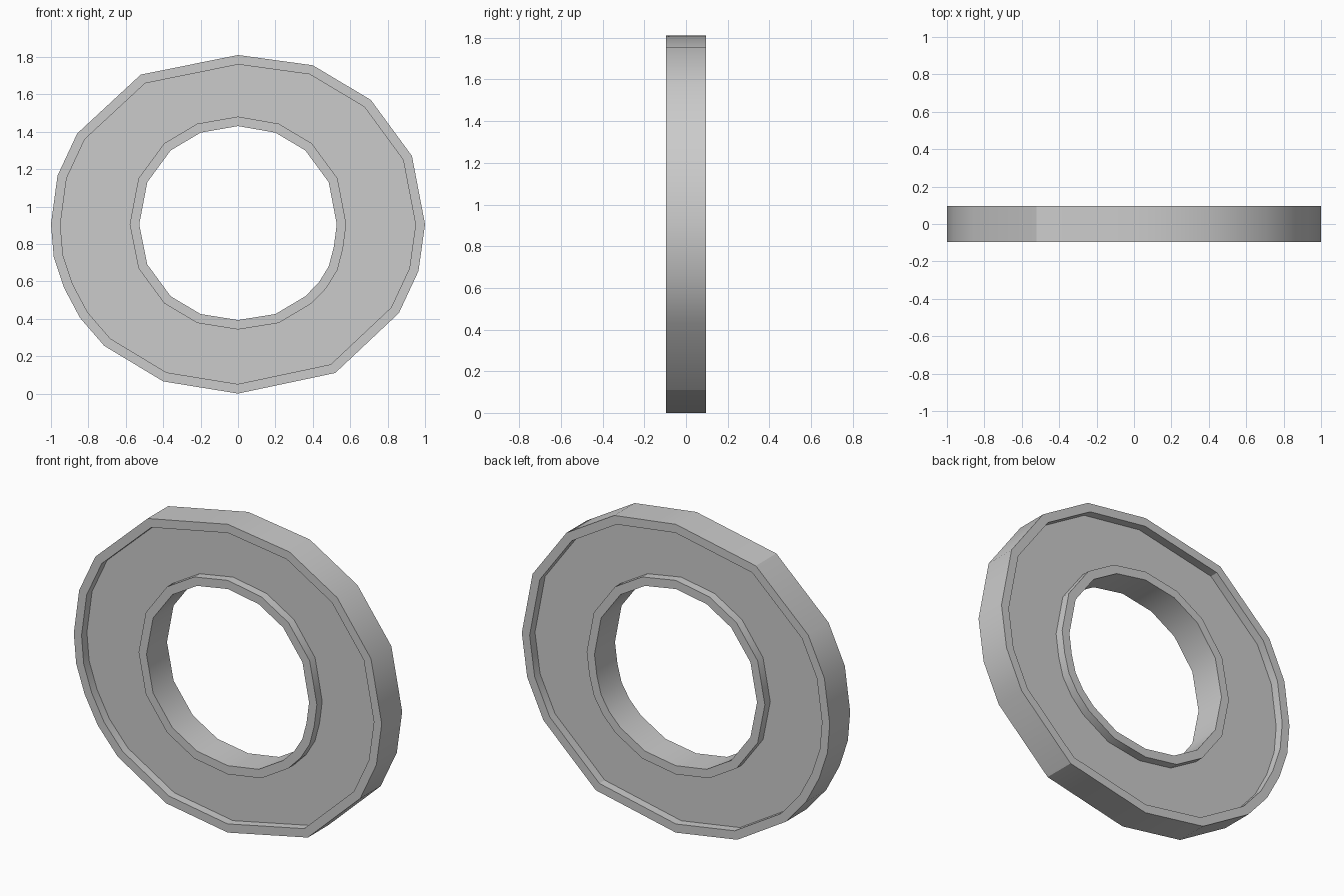
import bpy, bmesh, math
from mathutils import Vector

if "Cube" in bpy.data.objects:
    bpy.data.objects.remove(bpy.data.objects["Cube"])

HALF = 0.095      # half thickness of the rims
PANEL = 0.045     # half thickness of the sunken panel
RIM = 0.05        # rim width

# Outlines, clockwise from the top (x, z)
outer = [(0, 1.81), (.40, 1.755), (.71, 1.57), (.93, 1.27), (1, .905), (.965, .655),
         (.86, .43), (.52, .11), (0, 0), (-.40, .065), (-.715, .255), (-.845, .405),
         (-.93, .565), (-.985, .73), (-1, .905), (-.965, 1.165), (-.86, 1.39), (-.52, 1.705)]
hole = [(0, 1.43), (.2, 1.395), (.36, 1.30), (.485, 1.13), (.528, .905), (.512, .783),
        (.485, .68), (.433, .595), (.36, .52), (.2, .425), (0, .393), (-.2, .425),
        (-.36, .52), (-.485, .69), (-.528, .905), (-.485, 1.13), (-.36, 1.30), (-.2, 1.395)]


def offset(pts, d):
    """Mitred offset of a clockwise outline; positive d goes inwards."""
    out = []
    for i, p in enumerate(pts):
        p = Vector(p)
        a = (p - Vector(pts[i - 1])).normalized()
        b = (Vector(pts[(i + 1) % len(pts)]) - p).normalized()
        na, nb = Vector((a.y, -a.x)), Vector((b.y, -b.x))
        out.append(p + (na + nb) * d / (1 + na.dot(nb)))
    return out


bm = bmesh.new()


def loop(pts, y):
    return [bm.verts.new((p[0], y, p[1])) for p in pts]


def band(a, b):
    n = len(a)
    for i in range(n):
        j = (i + 1) % n
        bm.faces.new((a[i], a[j], b[j], b[i]))


# Each rim is a strip: panel edge, step, rim face, side wall, and back again
panel_loops = []
for pts, inset in ((outer, RIM), (hole, -RIM)):
    edge = offset(pts, inset)
    rings = [loop(edge, -PANEL), loop(edge, -HALF), loop(pts, -HALF),
             loop(pts, HALF), loop(edge, HALF), loop(edge, PANEL)]
    for a, b in zip(rings, rings[1:]):
        band(a, b)
    panel_loops.append((rings[0], rings[-1]))

# Sunken panel on the front and back
for side in (0, 1):
    edges = []
    for pair in panel_loops:
        r = pair[side]
        edges += [bm.edges.get((r[i - 1], r[i])) for i in range(len(r))]
    bmesh.ops.triangle_fill(bm, edges=edges, use_beauty=True, use_dissolve=False)

bmesh.ops.recalc_face_normals(bm, faces=bm.faces[:])
mesh = bpy.data.meshes.new("flat_ring")
bm.to_mesh(mesh)
bm.free()
ring = bpy.data.objects.new("flat_ring", mesh)
bpy.context.collection.objects.link(ring)
bpy.context.view_layer.objects.active = ring
ring.select_set(True)
bpy.ops.object.shade_smooth_by_angle(angle=math.radians(30))
